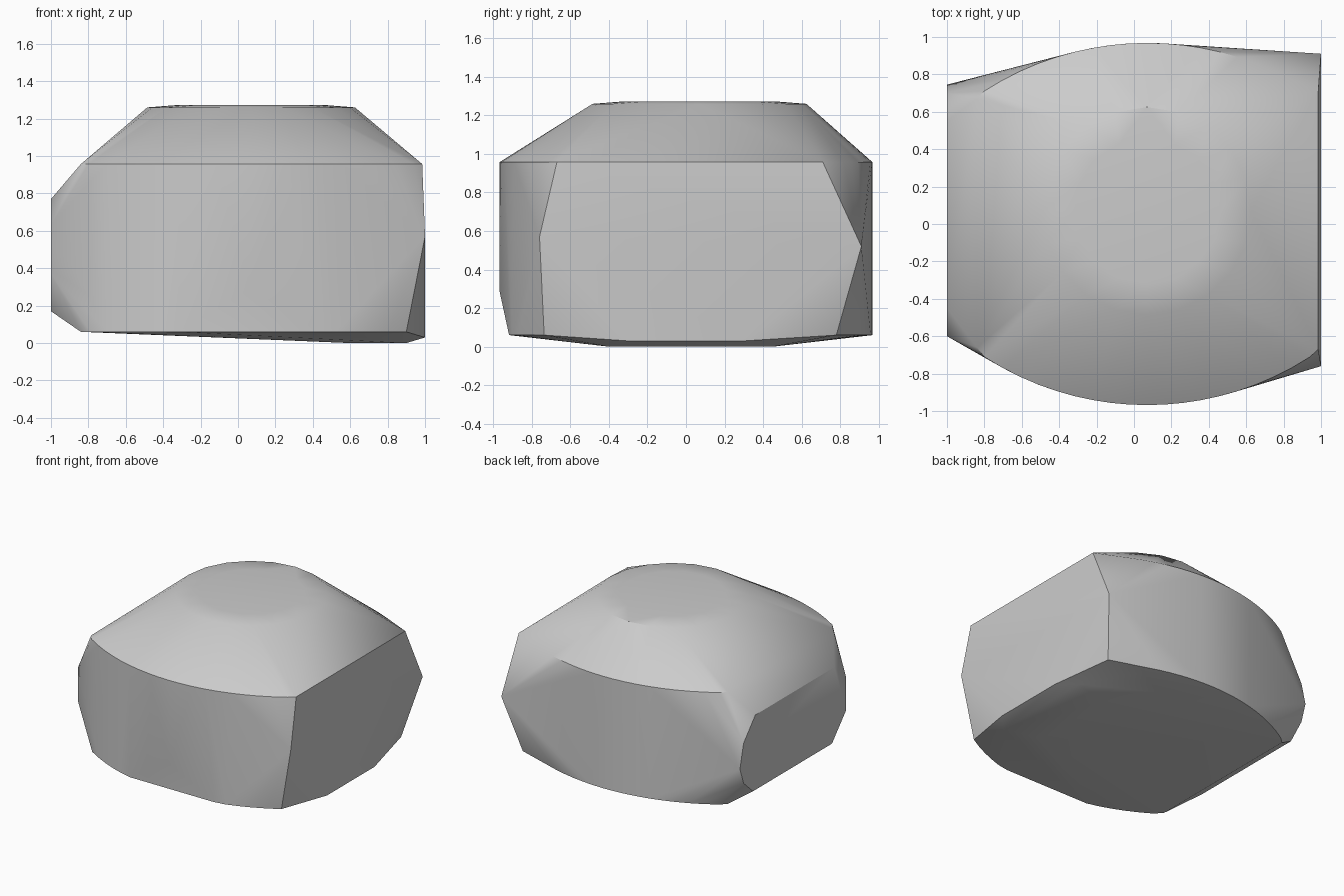
import bpy, bmesh
from math import sin, cos, pi, radians, sqrt

cube = bpy.data.objects.get("Cube")
if cube:
    bpy.data.objects.remove(cube, do_unlink=True)

MID = 0.07      # centre line of the bowed sides
TOP_Z, LOW_Z = 0.957, 0.06


def bow(x, radius=1.6, crest=0.968):
    """Depth of the bowed front and back walls at x."""
    return crest - radius + sqrt(radius ** 2 - (x - MID) ** 2)


def spread(start, end, count):
    return [start + (end - start) * i / (count - 1) for i in range(count)]


points = []

# upper shoulder edge, front and back
for x in spread(-0.8, 0.94, 19):
    points += [(x, -bow(x), TOP_Z), (x, bow(x), TOP_Z)]
points += [(-0.84, -0.66, TOP_Z), (-0.84, 0.67, TOP_Z),
           (0.985, -0.67, TOP_Z), (0.985, 0.71, TOP_Z)]

# lower edge, pulled in a little at the front
for x in spread(-0.79, 0.9, 19):
    points += [(x, -min(bow(x), 0.918), LOW_Z), (x, bow(x), LOW_Z)]
points += [(-0.84, -0.66, LOW_Z), (-0.84, 0.67, LOW_Z),
           (0.9, 0.78, LOW_Z), (MID, -0.968, 0.29)]

# crown: a wide ring and a slightly higher inner ring
for radius, z, count in ((0.555, 1.26, 20), (0.39, 1.273, 16)):
    for i in range(count):
        a = 2 * pi * i / count
        points.append((MID + radius * cos(a), MID + radius * sin(a), z))

# left end: large flat face, as (y, z)
for y, z in ((-0.76, 0.57), (0.91, 0.52), (-0.3, 0.03), (0.3, 0.03)):
    points.append((1, y, z))

# right end: smaller face with clipped corners, as (y, z)
for y, z in ((-0.6, 0.63), (-0.6, 0.37), (-0.45, 0.77), (-0.42, 0.17),
             (0.55, 0.77), (0.58, 0.17), (0.7, 0.6), (0.7, 0.28), (0.745, 0.41)):
    points.append((-1, y, z))

# underside, lowest toward the left end
for x, y in ((0.9, 0.45), (0.6, 0.38)):
    points += [(x, y, 0), (x, 0.05 - y, 0)]

# wrap the points in one closed convex skin
bm = bmesh.new()
for p in points:
    bm.verts.new(p)
bmesh.ops.convex_hull(bm, input=bm.verts[:])
bmesh.ops.delete(bm, geom=[v for v in bm.verts if not v.link_faces], context='VERTS')
bmesh.ops.dissolve_limit(bm, angle_limit=radians(0.5), verts=bm.verts[:], edges=bm.edges[:])
bmesh.ops.recalc_face_normals(bm, faces=bm.faces[:])
mesh = bpy.data.meshes.new("stone_block")
bm.to_mesh(mesh)
bm.free()

# plain grey material
grey = bpy.data.materials.new("plain_grey")
grey.use_nodes = True
colour = (0.6, 0.6, 0.6, 1)
grey.diffuse_color = colour
grey.node_tree.nodes["Principled BSDF"].inputs["Base Color"].default_value = colour
mesh.materials.append(grey)

block = bpy.data.objects.new("stone_block", mesh)
bpy.context.collection.objects.link(block)
bpy.ops.object.select_all(action='DESELECT')
block.select_set(True)
bpy.context.view_layer.objects.active = block
bpy.ops.object.shade_smooth_by_angle(angle=radians(32))
